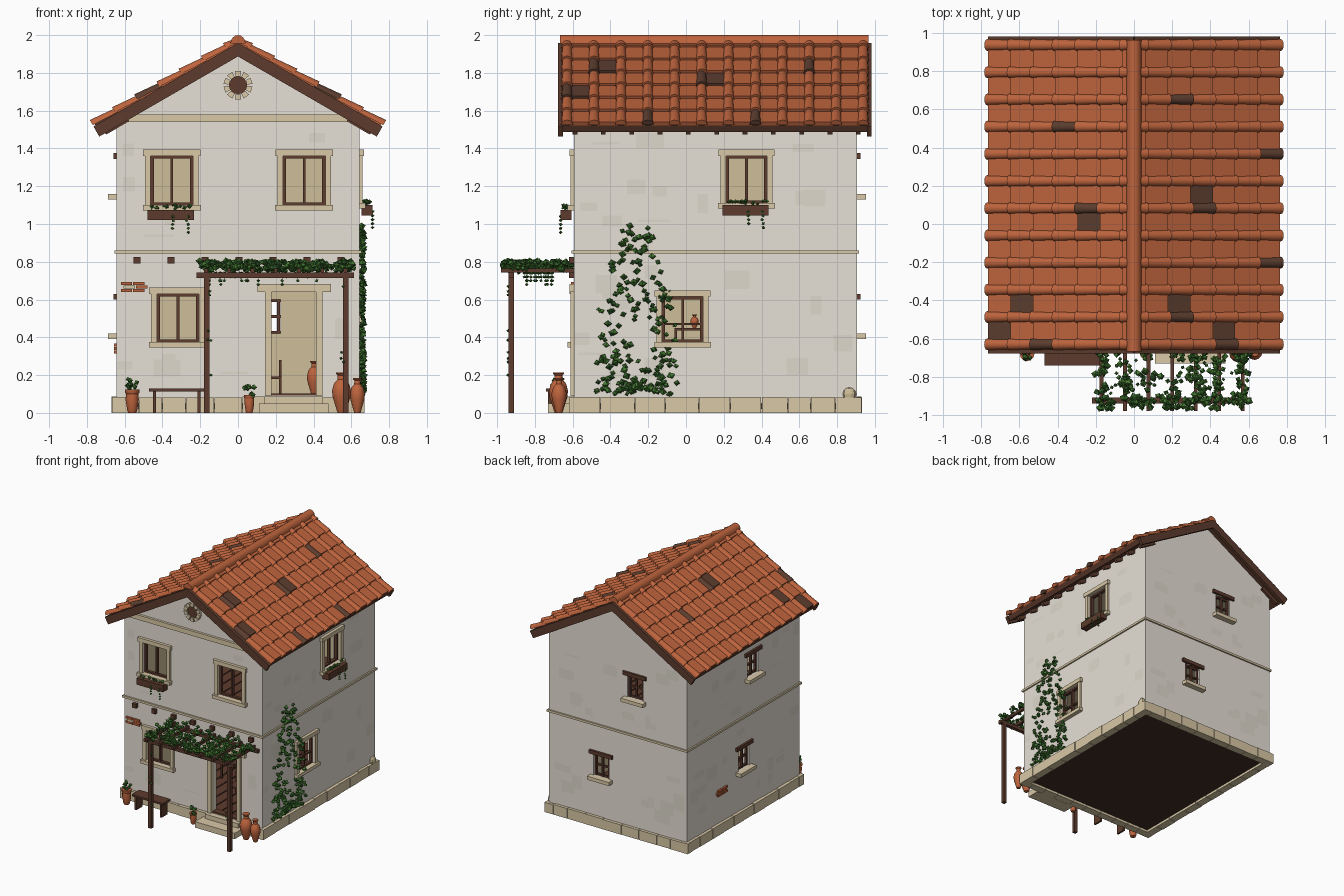
import bpy, bmesh, math, random
from mathutils import Matrix, Vector, Euler

if "Cube" in bpy.data.objects:
    bpy.data.objects.remove(bpy.data.objects["Cube"])

random.seed(7)

def mat(name, r, g, b):
    m = bpy.data.materials.new(name)
    lin = [((c / 255 + 0.055) / 1.055) ** 2.4 for c in (r, g, b)]
    m.diffuse_color = (*lin, 1)
    m.use_nodes = True
    m.node_tree.nodes["Principled BSDF"].inputs["Base Color"].default_value = m.diffuse_color
    return m

WALL = mat("plaster", 231, 225, 214)
STAIN = mat("worn_plaster", 223, 217, 204)
STONE = mat("cream_stone", 217, 200, 166)
INNER = mat("inner_plaster", 207, 190, 153)
TILE = mat("terracotta", 190, 100, 61)
DARKTILE = mat("burnt_tile", 92, 61, 47)
WOOD = mat("dark_wood", 93, 59, 45)
BASE = mat("earth_brown", 66, 45, 36)
LEAF = mat("leaf_green", 70, 124, 50)
LEAF2 = mat("deep_green", 52, 98, 40)

def finish(name, bm, *mats, smooth=None, recalc=True):
    if recalc:
        bmesh.ops.recalc_face_normals(bm, faces=bm.faces)
    me = bpy.data.meshes.new(name)
    bm.to_mesh(me)
    bm.free()
    for m in mats:
        me.materials.append(m)
    ob = bpy.data.objects.new(name, me)
    bpy.context.collection.objects.link(ob)
    if smooth:
        bpy.ops.object.select_all(action='DESELECT')
        bpy.context.view_layer.objects.active = ob
        ob.select_set(True)
        bpy.ops.object.shade_smooth_by_angle(angle=math.radians(smooth))
    return ob

def box(bm, a0, a1, b0, b1, c0, c1, M=Matrix(), mi=0):
    T = Matrix.Translation(((a0 + a1) / 2, (b0 + b1) / 2, (c0 + c1) / 2)) @ Matrix.Diagonal((a1 - a0, b1 - b0, c1 - c0, 1))
    vs = bmesh.ops.create_cube(bm, size=1, matrix=M @ T)['verts']
    for f in {f for v in vs for f in v.link_faces}:
        f.material_index = mi

def loft(bm, rings, mi=0):
    """Closed solid through equal-sized rings of points."""
    vr = [[bm.verts.new(p) for p in r] for r in rings]
    n = len(vr[0])
    fs = [bm.faces.new((a[i], a[(i + 1) % n], b[(i + 1) % n], b[i])) for a, b in zip(vr, vr[1:]) for i in range(n)]
    fs += [bm.faces.new(vr[0]), bm.faces.new(vr[-1])]
    for f in fs:
        f.material_index = mi

def leaf(bm, p, r):
    M = Matrix.Translation(p) @ Euler([random.uniform(-.5, .5) for _ in range(3)]).to_matrix().to_4x4() @ Matrix.Diagonal((r, r, r * .85, 1))
    vs = bmesh.ops.create_uvsphere(bm, u_segments=4, v_segments=2, radius=1, matrix=M)['verts']
    mi = int(random.random() < .4)
    for f in {f for v in vs for f in v.link_faces}:
        f.material_index = mi

# wall spaces: (along wall, outward, up)
X, Y0, Y1 = .642, -.594, .905
def space(along, out, origin):
    return Matrix.Translation(origin) @ Matrix((along, out, (0, 0, 1))).transposed().to_4x4()
SIDES = {"front": space((1, 0, 0), (0, -1, 0), (0, Y0, 0)), "back": space((1, 0, 0), (0, 1, 0), (0, Y1, 0)),
         "right": space((0, 1, 0), (1, 0, 0), (X, 0, 0)), "left": space((0, 1, 0), (-1, 0, 0), (-X, 0, 0))}
SPAN = {"front": (-X, X), "back": (-X, X), "right": (Y0, Y1), "left": (Y0, Y1)}

# openings: side, centre, half width, bottom, top, kind
OPEN = [("front", -.35, .112, 1.10, 1.36, "big"), ("front", .35, .112, 1.10, 1.36, "big"),
        ("front", -.318, .112, .375, .63, "big"), ("front", .295, .118, .09, .64, "door"),
        ("right", -.018, .108, .375, .615, "big"), ("right", .32, .108, 1.11, 1.36, "big"),
        ("back", .153, .072, .42, .60, "small"), ("back", -.16, .072, 1.16, 1.345, "small"),
        ("left", .15, .072, .42, .60, "small"), ("left", .03, .072, 1.16, 1.345, "small")]

# house shell, hollowed into two rooms and pierced by openings
SL, APEX = math.radians(30), 1.963
wall_top = 1.925
bm = bmesh.new()
prof = [(-X, .05), (X, .05), (X, wall_top - X * math.tan(SL)), (0, wall_top), (-X, wall_top - X * math.tan(SL))]
loft(bm, [[(x, y, z) for x, z in prof] for y in (Y0, Y1)])
shell = finish("house_walls", bm, WALL, INNER, WOOD)
bm = bmesh.new()
for z0, z1 in ((.09, .83), (.86, 1.5)):
    box(bm, -.585, .585, -.54, .845, z0, z1)
rooms = finish("room_cutter", bm)
bm = bmesh.new()
for s, u, w, z0, z1, k in OPEN:
    box(bm, u - w, u + w, -.1, .1, z0 + (.002 if k == "door" else 0), z1, SIDES[s])
holes = finish("opening_cutter", bm)
for c in (rooms, holes):
    md = shell.modifiers.new("cut", 'BOOLEAN')
    md.object, md.operation, md.solver = c, 'DIFFERENCE', 'EXACT'
    bpy.context.view_layer.objects.active = shell
    bpy.ops.object.modifier_apply(modifier=md.name)
for c in (rooms, holes):
    bpy.data.objects.remove(c)
for p in shell.data.polygons:
    c = p.center
    inside = abs(c.x) < .586 and -.541 < c.y < .846 and c.z < 1.51
    p.material_index = (2 if p.normal.z > .5 else 1) if inside else 0

# floor boards
bm = bmesh.new()
for i in range(13):
    for z in (.09, .86):
        box(bm, -.583 + i * .09, -.503 + i * .09, -.535, .84, z, z + .006)
finish("floor_boards", bm, WOOD)

# foundation and stone plinth blocks
bm = bmesh.new()
box(bm, -.63, .63, -.585, .89, .02, .06)
finish("foundation", bm, BASE)
bm = bmesh.new()
for s, M in SIDES.items():
    u, end = SPAN[s][0] - .025, SPAN[s][1] + .025
    while u < end - .01:
        v = u + random.uniform(.12, .19)
        v = end if v > end - .07 else v
        box(bm, u, v - .003, -.04, .022 + random.uniform(0, .006), 0, .08 + random.uniform(0, .006), M)
        u = v
box(bm, .11, .48, -.73, -.62, 0, .05)
box(bm, .14, .45, -.64, -.56, .05, .088)
finish("plinth_and_steps", bm, STONE)

# stone bands round the walls
bm = bmesh.new()
for s, M in SIDES.items():
    box(bm, SPAN[s][0] - .012, SPAN[s][1] + .012, -.01, .012, .843, .861, M)
box(bm, -.58, .58, -.01, .02, 1.54, 1.58, SIDES["front"])
finish("stone_bands", bm, STONE)

# window and door surrounds, frames and bars
st, wd = bmesh.new(), bmesh.new()
for s, u, w, z0, z1, k in OPEN:
    M, L, R = SIDES[s], u - w, u + w
    if k == "small":
        box(st, L - .03, R + .03, -.02, .047, z0 - .03, z0, M)
        box(wd, L - .035, R + .035, -.02, .018, z1, z1 + .03, M)
        for i in (-1, 0, 1):
            box(wd, u + i * w * .85 - .007, u + i * w * .85 + .007, -.03, -.012, z0, z1, M)
        for t in (.04, .5, .96):
            z = z0 + (z1 - z0) * t
            box(wd, L, R, -.032, -.015, z - .007, z + .007, M)
        continue
    j = .03 if k == "big" else .035
    for a, b in ((L - j, L), (R, R + j)):
        box(st, a, b, -.02, .018, z0, z1, M)
    if k == "door":
        box(st, L - .075, R + .08, -.02, .024, z1, z1 + .042, M)
        box(wd, L, R, -.06, 0, z0, z0 + .012, M)
        continue
    box(st, L - j - .01, R + j + .01, -.02, .024, z1, z1 + .034, M)
    box(st, L - j - .012, R + j + .012, -.02, .034, z0 - .028, z0, M)
    for a, b in ((L, L + .016), (R - .016, R), (u - .007, u + .007)):
        box(wd, a, b, -.035, -.01, z0, z1, M)
    for z in (z0, z1 - .014):
        box(wd, L, R, -.035, -.01, z, z + .014, M)
    if s == "right" and z0 < .8:
        box(wd, L, R, -.035, -.015, .465, .477, M)
finish("stone_surrounds", st, STONE)
finish("window_frames", wd, WOOD)

# round gable vent
bm = bmesh.new()
for i in range(10):
    pts = [(r, math.tau * (i + d) / 10) for r, d in ((.047, .1), (.047, .9), (.077, .86), (.077, .14))]
    loft(bm, [[(r * math.cos(a), y, 1.735 + r * math.sin(a)) for r, a in pts] for y in (-.585, -.615)])
finish("vent_ring", bm, STONE)
bm = bmesh.new()
loft(bm, [[(.047 * math.cos(i * math.tau / 16), y, 1.735 + .047 * math.sin(i * math.tau / 16)) for i in range(16)] for y in (-.585, -.602)])
finish("vent_disc", bm, WOOD)

# faint worn plaster sheets, kept clear of openings
bm = bmesh.new()
for s, M in SIDES.items():
    for i in range(30):
        w, h = (random.uniform(.05, .1), .006) if i % 7 == 0 else (random.uniform(.025, .075), random.uniform(.02, .055))
        u = random.uniform(SPAN[s][0] + w, SPAN[s][1] - w)
        z = random.uniform(.16, .77) if i % 2 else random.uniform(.93, 1.46)
        if all(o[0] != s or abs(u - o[1]) > w + o[2] + .08 or not o[3] - h - .06 < z < o[4] + h + .07 for o in OPEN):
            f = bm.faces.new([bm.verts.new(M @ Vector((u + a * w, .001 + i * .00004, z + b * h))) for a, b in ((-1, -1), (1, -1), (1, 1), (-1, 1))])
            f.normal_update()
            if f.normal.dot(M.to_3x3() @ Vector((0, 1, 0))) < 0:
                f.normal_flip()
finish("worn_patches", bm, STAIN, recalc=False)

# exposed brick patches
bm = bmesh.new()
for s, u, z in (("front", -.55, .64), ("left", .45, .315)):
    for r in range(3):
        for c in range(2):
            a = u - .07 + c * .065 + (r % 2) * .015
            box(bm, a, a + .06, -.01, .014, z + r * .018, z + r * .018 + .016, SIDES[s], int(s == "front" and r == 1 and c == 0))
finish("exposed_bricks", bm, TILE, STONE)

# roof deck, barge boards and rafter tails
def slope(sg):
    c, n = math.cos(SL), math.sin(SL)
    return Matrix.Translation((0, 0, APEX)) @ Matrix(((c * sg, 0, -n), (0, 1, 0), (n * sg, 0, c))).transposed().to_4x4()
bm = bmesh.new()
for sg in (1, -1):
    M = slope(sg)
    box(bm, 0, .876, -.66, .97, -.045, -.004, M)
    for y in (-.678, .957):
        box(bm, 0, .886, y, y + .026, -.066, -.004, M)
    for i in range(11):
        y = -.6 + i * .15
        box(bm, .68, .85, y, y + .025, -.075, -.04, M)
finish("roof_timbers", bm, WOOD)

# roof tiles: flat pans and half-round covers in courses
DARK = {(1, 'c', 9, 2), (1, 'p', 5, 3), (1, 'p', 1, 2), (1, 'c', 1, 2), (1, 'p', 0, 4), (1, 'c', 0, 4), (1, 'c', 7, 6),
        (1, 'c', 3, 6), (1, 'c', 5, 3), (-1, 'c', 8, 3), (-1, 'c', 5, 2), (-1, 'p', 4, 2), (-1, 'p', 1, 5), (-1, 'p', 0, 6), (-1, 'c', 0, 4)}
bm = bmesh.new()
for sg in (1, -1):
    M = slope(sg)
    for k in range(7):
        s1 = (.062 + .1175 * k) / math.cos(SL)
        s0 = max(0, s1 - .15)
        for j in range(12):
            y = -.63 + .1425 * j
            arc = [math.pi * i / 6 for i in range(7)]
            loft(bm, [[M @ Vector((s, y + r * math.cos(a), n + r * math.sin(a))) for a in arc]
                      for s, r, n in ((s0, .025, -.003), (s1, .031, .004))], int((sg, 'c', j, k) in DARK))
            if j < 11:
                loft(bm, [[M @ Vector((s, y + a, n)) for a, n in ((.016, -.004), (.127, -.004), (.127, h), (.016, h))]
                          for s, h in ((s0, .003), (s1 - .012, .017))], int((sg, 'p', j, k) in DARK))
finish("roof_tiles", bm, TILE, DARKTILE, smooth=40)
bm = bmesh.new()
loft(bm, [[(.04 * math.cos(math.pi * i / 8), y, 1.955 + .045 * math.sin(math.pi * i / 8)) for i in range(9)] for y in (-.668, .965)])
finish("ridge_cap", bm, TILE, smooth=40)

# pergola with wall joist ends
bm = bmesh.new()
for x in (-.165, .57):
    box(bm, x - .015, x + .015, -.94, -.91, 0, .72)
box(bm, -.22, .615, -.94, -.91, .715, .742)
box(bm, -.22, .615, -.62, -.59, .715, .742)
for i in range(7):
    x = -.17 + i * .1233
    box(bm, x - .01, x + .01, -.98, -.59, .742, .765)
    x = -.535 + i * .18
    box(bm, x - .018, x + .018, -.62, -.58, .79, .826)
finish("pergola", bm, WOOD)

# vines on the pergola and the side wall
bm = bmesh.new()
R = random.uniform
for i in range(95):
    x = R(-.18, .6) if i % 3 else -.17 + random.randrange(7) * .1233 + R(-.01, .01)
    y = R(-.95, -.62) if i % 3 != 1 else R(-.95, -.9)
    for _ in range(4):
        leaf(bm, (x + R(-.03, .03), max(-.965, y + R(-.03, .03)), R(.755, .805)), R(.014, .022))
for i in range(26):
    x, y = R(-.17, .58), R(-.9, -.7)
    for d in range(random.randrange(1, 5)):
        leaf(bm, (x, y, .74 - d * .02), .011)
for i in range(10):
    leaf(bm, (random.choice((-.15, .555)) + R(-.01, .01), -.942, R(.2, .7)), .01)
for i in range(210):
    z = .1 + .9 * random.random() ** 1.8
    hw = .215 * (1 - .65 * max(0, (z - .5) / .5))
    leaf(bm, (R(.65, .666), -.26 + R(-hw, hw), z), R(.014, .025))
finish("vines", bm, LEAF, LEAF2)

# planter boxes and trailing plants
tub, lf = bmesh.new(), bmesh.new()
for s, u, z in (("front", -.352, 1.02), ("right", .32, 1.045)):
    M = SIDES[s]
    box(tub, u - .128, u + .118, .012, .07, z, z + .055, M)
    for i in range(20):
        leaf(lf, M @ Vector((u + R(-.11, .11), R(.025, .06), z + R(.06, .08))), R(.008, .014))
    for t, n in ((.01, 4), (.085, 5)):
        for d in range(n):
            leaf(lf, M @ Vector((u + t + R(-.006, .006), .07, z + .02 - d * .021)), .011)
for x, z in ((-.56, .15), (.06, .11)):
    for i in range(11):
        leaf(lf, (x + R(-.028, .028), -.68 + R(-.03, .03), z + R(-.02, .035)), R(.013, .02))
finish("planter_boxes", tub, WOOD)
finish("potted_plants", lf, LEAF, LEAF2)

# turned pots and jars
POT = [(.6, 0), (.75, .1), (1, .55), (.95, .8), (1.1, .86), (1.1, 1), (.85, 1)]
JAR = [(.4, 0), (.5, .06), (.95, .4), (1, .55), (.8, .72), (.42, .82), (.4, .92), (.6, .97), (.55, 1)]
bm = bmesh.new()
for prof, x, y, z, r, h in ((POT, -.56, -.68, 0, .035, .125), (POT, .06, -.68, 0, .026, .095), (JAR, .548, -.675, 0, .05, .215),
                            (JAR, .632, -.672, 0, .04, .185), (JAR, .405, -.3, .096, .04, .18), (JAR, .02, .045, .45, .022, .07)):
    loft(bm, [[(x + r * a * math.cos(i * math.tau / 12), y + r * a * math.sin(i * math.tau / 12), z + h * b) for i in range(12)] for a, b in prof])
finish("clay_pots", bm, TILE, smooth=35)

# bench outside, chair and table inside
bm = bmesh.new()
box(bm, -.47, -.18, -.74, -.64, .112, .128)
for x in (-.45, -.215):
    box(bm, x, x + .016, -.73, -.65, 0, .112)
finish("bench", bm, WOOD)
bm = bmesh.new()
for x0, x1, y0, y1, z, t, top in ((.12, .23, -.3, -.19, .18, .012, .28), (-.12, .1, -.06, .16, .435, .015, .435)):
    box(bm, x0, x1, y0, y1, z, z + t)
    for x in (x0, x1 - .012):
        for y in (y0, y1 - .012):
            box(bm, x, x + .012, y, y + .012, .095, top if y > y0 else z)
finish("chair_and_table", bm, WOOD)

# rounded stone against the side wall
bm = bmesh.new()
bmesh.ops.create_uvsphere(bm, u_segments=10, v_segments=6, radius=1,
                          matrix=Matrix.Translation((.648, .865, .1)) @ Matrix.Diagonal((.02, .035, .035, 1)))
finish("corner_stone", bm, INNER)
